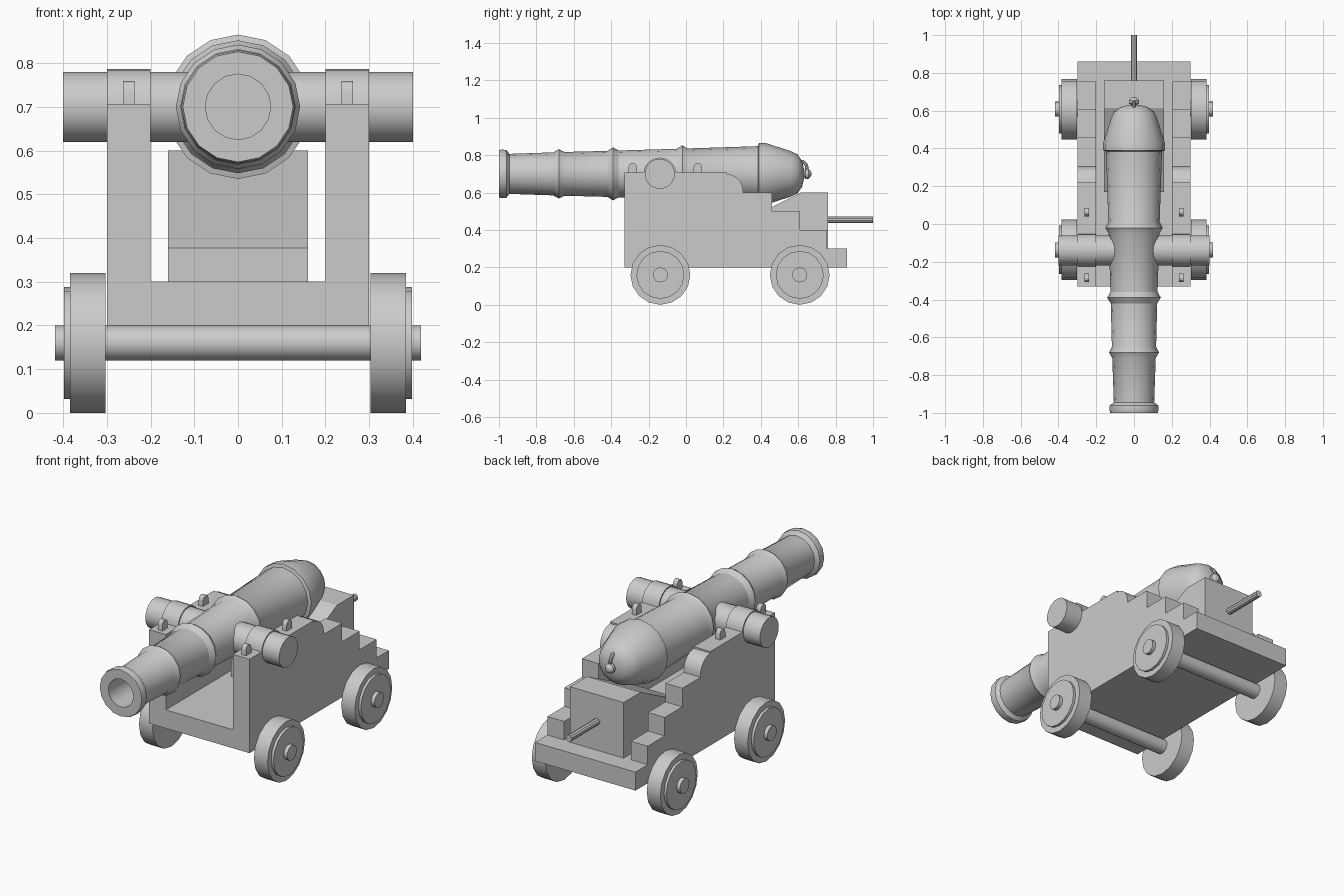
import bpy, bmesh
from math import sin, cos, pi

if "Cube" in bpy.data.objects:
    bpy.data.objects.remove(bpy.data.objects["Cube"])


def finish(name, bm, smooth):
    bmesh.ops.remove_doubles(bm, verts=bm.verts, dist=1e-5)
    bmesh.ops.recalc_face_normals(bm, faces=bm.faces)
    me = bpy.data.meshes.new(name)
    bm.to_mesh(me)
    bm.free()
    ob = bpy.data.objects.new(name, me)
    bpy.context.collection.objects.link(ob)
    if smooth:
        bpy.ops.object.select_all(action='DESELECT')
        ob.select_set(True)
        bpy.context.view_layer.objects.active = ob
        bpy.ops.object.shade_smooth_by_angle(angle=0.52)
    return ob


def lathe(name, profile, axis, centre, n=16):
    """Revolve (distance along axis, radius) points about the x or y axis."""
    bm = bmesh.new()
    cx, cy, cz = centre
    rings = []
    for d, r in profile:
        ring = []
        for i in range(n):
            a = 2 * pi * i / n
            u, w = r * sin(a), r * cos(a)
            p = (cx + u, cy + d, cz + w) if axis == 'y' else (cx + d, cy + u, cz + w)
            ring.append(bm.verts.new(p))
        rings.append(ring)
    for a, b in zip(rings, rings[1:]):
        for i in range(n):
            j = (i + 1) % n
            bm.faces.new((a[i], a[j], b[j], b[i]))
    bmesh.ops.remove_doubles(bm, verts=bm.verts, dist=1e-5)
    return finish(name, bm, True)


def extrude(name, outline, x0, x1, smooth=False):
    """Extrude a (y, z) outline from x0 to x1."""
    bm = bmesh.new()
    a = [bm.verts.new((x0, y, z)) for y, z in outline]
    b = [bm.verts.new((x1, y, z)) for y, z in outline]
    bm.faces.new(a)
    bm.faces.new(b[::-1])
    for i in range(len(a)):
        j = (i + 1) % len(a)
        bm.faces.new((a[i], b[i], b[j], a[j]))
    return finish(name, bm, smooth)


AXIS_Z = 0.70
TRUNNION_Y = -0.14

# Barrel with bore, mouldings and rounded breech
lathe("barrel", [
    (-0.65, 0), (-0.65, 0.075), (-1.0, 0.075), (-1.0, 0.126), (-0.985, 0.13),
    (-0.96, 0.128), (-0.945, 0.107), (-0.71, 0.115), (-0.68, 0.132),
    (-0.65, 0.117), (-0.42, 0.123), (-0.39, 0.142), (-0.36, 0.125),
    (-0.05, 0.134), (-0.02, 0.152), (0.01, 0.136), (0.385, 0.148),
    (0.39, 0.165), (0.425, 0.165), (0.56, 0.122), (0.595, 0.105),
    (0.62, 0.07), (0.63, 0.03), (0.63, 0)], 'y', (0, 0, AXIS_Z))

# Breech knob and its ring
lathe("breech_knob", [(0.62, 0), (0.62, 0.014), (0.63, 0.016), (0.64, 0.027),
                      (0.655, 0.026), (0.668, 0.014), (0.672, 0)], 'y', (0, 0, AXIS_Z), 12)
bpy.ops.mesh.primitive_torus_add(major_radius=0.034, minor_radius=0.009, major_segments=20,
                                 minor_segments=8, location=(0, 0.612, 0.733),
                                 rotation=(0, pi / 2, 0))
bpy.context.object.name = "breech_ring"
bpy.ops.object.shade_smooth_by_angle()

# Trunnions
lathe("trunnions", [(-0.4, 0), (-0.4, 0.08), (0.4, 0.08), (0.4, 0)],
      'x', (0, TRUNNION_Y, AXIS_Z), 24)

# Bed of the carriage
extrude("bed", [(-0.33, 0.2), (0.86, 0.2), (0.86, 0.3), (-0.33, 0.3)], -0.3, 0.3)

# Outlines of the stepped cheek, trunnion strap and bolt
shoulder = [(0.22 + 0.085 * sin(a), 0.61 + 0.088 * cos(a))
            for a in [i * pi / 12 for i in range(7)]]
cheek = [(-0.33, 0.3), (-0.33, 0.707), (0.22, 0.707)] + shoulder + [
    (0.305, 0.6), (0.46, 0.6), (0.46, 0.5), (0.61, 0.5), (0.61, 0.4),
    (0.755, 0.4), (0.755, 0.3)]
strap = [(TRUNNION_Y + 0.087 * cos(i * pi / 12), AXIS_Z + 0.087 * sin(i * pi / 12))
         for i in range(13)]


def bolt(y):
    top = [(y + 0.023 * cos(i * pi / 6), 0.735 + 0.024 * sin(i * pi / 6)) for i in range(7)]
    return [(y - 0.023, 0.70), (y + 0.023, 0.70)] + top


WHEEL_Z = 0.16
WHEELS = {"front": -0.137, "rear": 0.608}

for side, s in (("left", -1), ("right", 1)):
    extrude("cheek_" + side, cheek, 0.2 * s, 0.3 * s, True)
    extrude("trunnion_strap_" + side, strap, 0.2 * s, 0.3 * s, True)
    for where, y in (("front", -0.285), ("rear", 0.063)):
        extrude(f"strap_bolt_{where}_{side}", bolt(y), 0.237 * s, 0.263 * s, True)
    # Wheels with a raised outer disc
    for where, y in WHEELS.items():
        lathe(f"wheel_{where}_{side}",
              [(0.303 * s, 0), (0.303 * s, 0.16), (0.384 * s, 0.16), (0.384 * s, 0.128),
               (0.398 * s, 0.128), (0.398 * s, 0)], 'x', (0, y, WHEEL_Z), 16)

# Axles
for where, y in WHEELS.items():
    lathe("axle_" + where, [(-0.418, 0), (-0.418, 0.04), (0.418, 0.04), (0.418, 0)],
          'x', (0, y, WHEEL_Z))

# Elevating wedge and its handle
extrude("wedge", [(0.17, 0.3), (0.76, 0.3), (0.76, 0.6), (0.615, 0.6), (0.17, 0.377)],
        -0.16, 0.16)
lathe("wedge_handle", [(0.74, 0), (0.74, 0.018), (1.0, 0.018), (1.0, 0)],
      'y', (0, 0, 0.455), 10)
